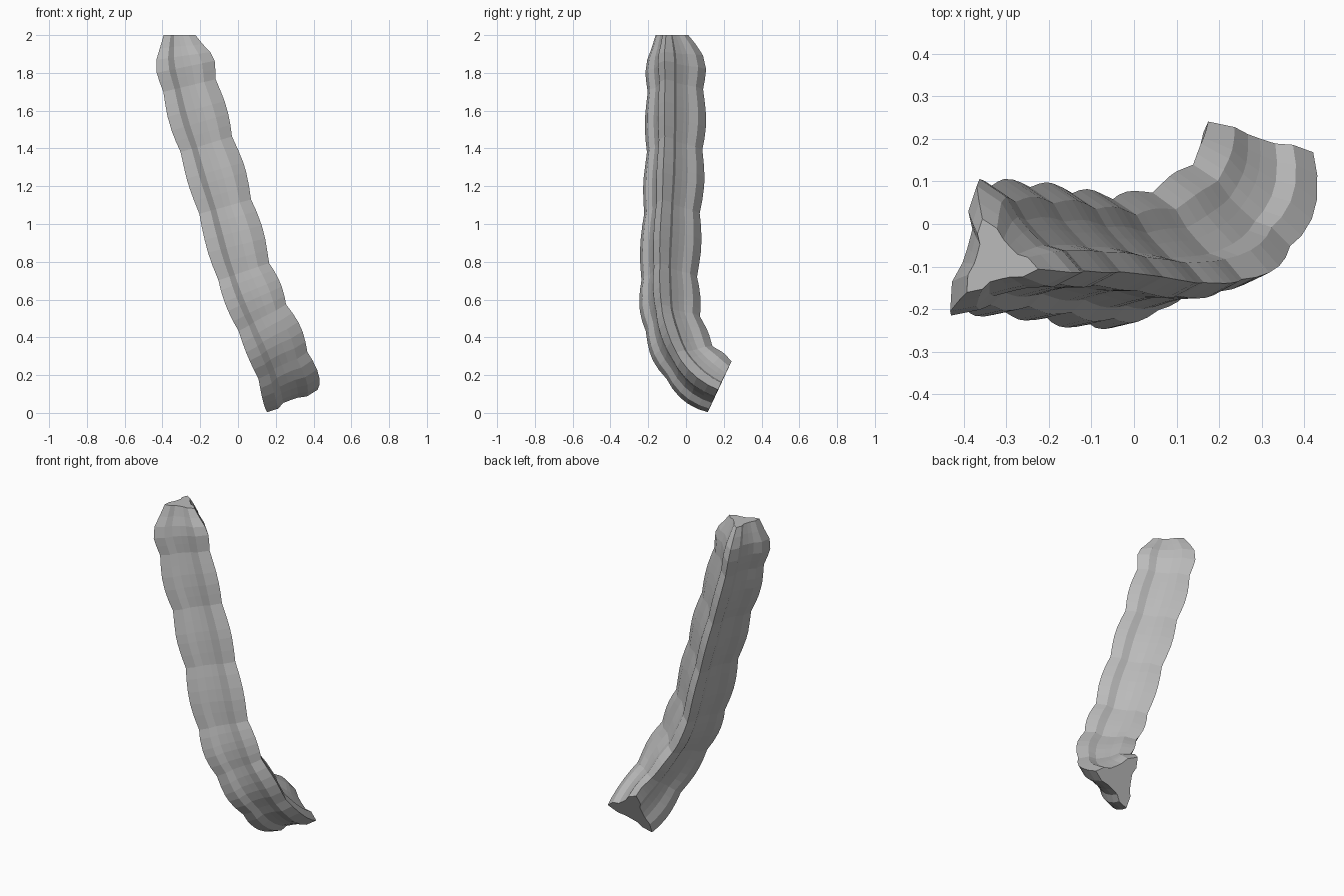
import bpy
import bmesh
import math
from mathutils import Vector
from mathutils.geometry import interpolate_bezier

cube = bpy.data.objects.get("Cube")
if cube:
    bpy.data.objects.remove(cube)

# Centre line, from the top down to the bent lower end
PATH = [Vector(p) for p in (
    (-.325, -.085, 2), (-.31, -.075, 1.85), (-.25, -.075, 1.6),
    (-.165, -.08, 1.32), (-.07, -.095, 1), (0, -.105, .75),
    (.08, -.097, .55), (.155, -.06, .4), (.205, -.005, .285),
    (.24, .075, .195), (.25, .175, .133))]

# One lobe of the cross-section: angle from the tip, share of the radius.
# Each lobe rises gently on one side and steps down on the other.
LOBE = ((-38, .51), (-20, .73), (0, 1), (17, .74), (27, .52), (58, .45))
TIPS = (108, 228, 348)


def smooth_path(points):
    """Dense points along a smooth curve through the given points."""
    n = len(points)
    tangents = [(points[min(i + 1, n - 1)] - points[max(i - 1, 0)]) / 6 for i in range(n)]
    tangents[-1] = Vector((0, .91, -.41)) * .035
    dense = []
    for i in range(n - 1):
        dense += interpolate_bezier(points[i], points[i] + tangents[i],
                                    points[i + 1] - tangents[i + 1], points[i + 1], 20)[:-1]
    return dense + [points[-1]]


# Distance travelled along the path
dense = smooth_path(PATH)
lengths = [0]
for a, b in zip(dense, dense[1:]):
    lengths.append(lengths[-1] + (b - a).length)

# Rings: swollen segments between notches, narrowing at the rounded top
notches = [0, .28, .61, .95, 1.31, 1.56, 1.82, lengths[-1]]
stations = []
for start, end in zip(notches, notches[1:]):
    for step in range(5):
        t = step / 5
        s = start + (end - start) * t
        swell = .173 + .018 * math.sin(math.pi * t)
        stations.append((s, min(swell, .102 + .65 * s)))
stations.append((lengths[-1], .172))

# Sweep the three-lobed section along the path, twisting it near the lower end
bm = bmesh.new()
rings = []
for s, radius in stations:
    i = min(range(len(dense)), key=lambda k: abs(lengths[k] - s))
    up = (dense[max(i - 2, 0)] - dense[min(i + 2, len(dense) - 1)]).normalized()
    if s == 0:
        up = Vector((0, 0, 1))
    u = Vector((1, 0, 0))
    u = (u - up * u.dot(up)).normalized()
    v = up.cross(u)
    twist = 8 * max(0, (s - 1.2) / (lengths[-1] - 1.2))
    ring = []
    for tip in TIPS:
        for angle, share in LOBE:
            a = math.radians(tip + angle + twist)
            offset = u * math.cos(a) + v * math.sin(a)
            ring.append(bm.verts.new(dense[i] + offset * radius * share))
    rings.append(ring)

for upper, lower in zip(rings, rings[1:]):
    for k in range(len(upper)):
        j = (k + 1) % len(upper)
        bm.faces.new((upper[k], lower[k], lower[j], upper[j]))
bm.faces.new(rings[0])
bm.faces.new(rings[-1][::-1])
bmesh.ops.recalc_face_normals(bm, faces=bm.faces)

mesh = bpy.data.meshes.new("ridged_stalk")
bm.to_mesh(mesh)
bm.free()
stalk = bpy.data.objects.new("ridged_stalk", mesh)
bpy.context.collection.objects.link(stalk)

# Single plain grey
grey = bpy.data.materials.new("plain_grey")
grey.use_nodes = True
colour = (.5, .5, .5, 1)
grey.diffuse_color = colour
grey.node_tree.nodes["Principled BSDF"].inputs["Base Color"].default_value = colour
mesh.materials.append(grey)
